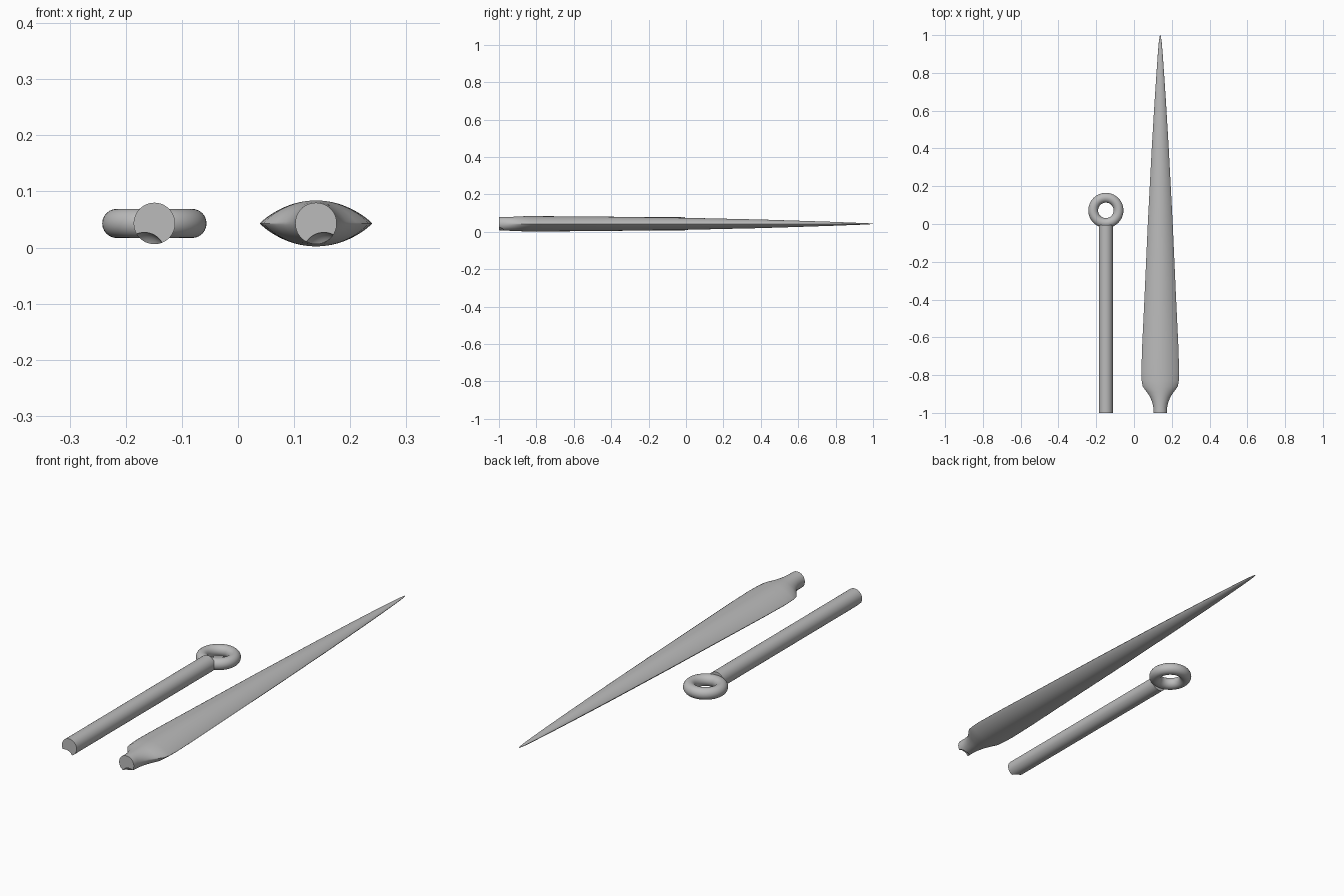
import bpy, bmesh
from math import cos, sin, pi, copysign
from mathutils import Matrix, Vector

cube = bpy.data.objects.get("Cube")
if cube:
    bpy.data.objects.remove(cube)

gray = bpy.data.materials.new("plain gray")
gray.use_nodes = True
color = (0.5, 0.5, 0.5, 1)
gray.diffuse_color = color
gray.node_tree.nodes["Principled BSDF"].inputs["Base Color"].default_value = color

MID_Z = 0.043
ROD_X, BLADE_X = -0.149, 0.139
STEM = 0.037


def finish(bm, name):
    bmesh.ops.recalc_face_normals(bm, faces=bm.faces)
    mesh = bpy.data.meshes.new(name)
    bm.to_mesh(mesh)
    bm.free()
    obj = bpy.data.objects.new(name, mesh)
    bpy.context.collection.objects.link(obj)
    mesh.materials.append(gray)
    return obj


def smooth(obj):
    bpy.ops.object.select_all(action='DESELECT')
    obj.select_set(True)
    bpy.context.view_layer.objects.active = obj
    bpy.ops.object.shade_smooth_by_angle(angle=0.6)


def loft(name, x, sections, sides=48):
    """Sections run along y: (y, half width, half height, edge sharpness)."""
    bm = bmesh.new()
    rings = []
    for y, w, h, power in sections:
        ring = []
        for i in range(sides):
            a = 2 * pi * i / sides
            lift = copysign(abs(sin(a)) ** power, sin(a))
            ring.append(bm.verts.new((x + w * cos(a), y, MID_Z + h * lift)))
        rings.append(ring)
    for a, b in zip(rings, rings[1:]):
        for i in range(sides):
            j = (i + 1) % sides
            bm.faces.new((a[i], a[j], b[j], b[i]))
    bm.faces.new(rings[0])
    bm.faces.new(rings[-1])
    return finish(bm, name)


def scoop(obj, x):
    """Small hollow cut under the front end of a stem."""
    bm = bmesh.new()
    place = Matrix.Translation((x, -1, -0.01)) @ Matrix.Diagonal((1, 0.8, 1, 1))
    bmesh.ops.create_uvsphere(bm, u_segments=32, v_segments=24, radius=0.037, matrix=place)
    cutter = finish(bm, obj.name + "_cutter")
    cutter.hide_render = True
    mod = obj.modifiers.new("scoop", 'BOOLEAN')
    mod.operation = 'DIFFERENCE'
    mod.solver = 'EXACT'
    mod.object = cutter
    bpy.context.view_layer.objects.active = obj
    bpy.ops.object.modifier_apply(modifier=mod.name)
    bpy.data.objects.remove(cutter)


# Round rod
rod = loft("rod", ROD_X, [(-1, STEM, STEM, 1), (-0.005, STEM, STEM, 1)])
scoop(rod, ROD_X - 0.018)
smooth(rod)

# Ring at the end of the rod
bpy.ops.mesh.primitive_torus_add(location=(ROD_X, 0.072, MID_Z), major_radius=0.067,
                                 minor_radius=0.026, major_segments=48, minor_segments=24)
ring = bpy.context.object
ring.name = "rod_ring"
ring.data.materials.append(gray)
smooth(ring)

# Tapered blade with a flared neck
blade = loft("blade", BLADE_X, [
    (-1, STEM, STEM, 1), (-0.97, STEM, STEM, 1), (-0.945, 0.042, STEM, 1.1),
    (-0.915, 0.054, 0.038, 1.3), (-0.89, 0.071, 0.039, 1.5), (-0.86, 0.093, 0.041, 1.7),
    (-0.83, 0.098, 0.041, 1.8), (-0.78, 0.1, 0.041, 1.8), (-0.65, 0.096, 0.04, 1.8),
    (-0.4, 0.084, 0.038, 1.8), (0, 0.066, 0.032, 1.8), (0.4, 0.045, 0.023, 1.7),
    (0.65, 0.03, 0.015, 1.5), (0.8, 0.02, 0.01, 1.3), (0.9, 0.013, 0.006, 1.1),
    (0.96, 0.008, 0.004, 1), (0.99, 0.004, 0.002, 1), (1, 0.001, 0.001, 1)])
scoop(blade, BLADE_X + 0.014)
smooth(blade)
